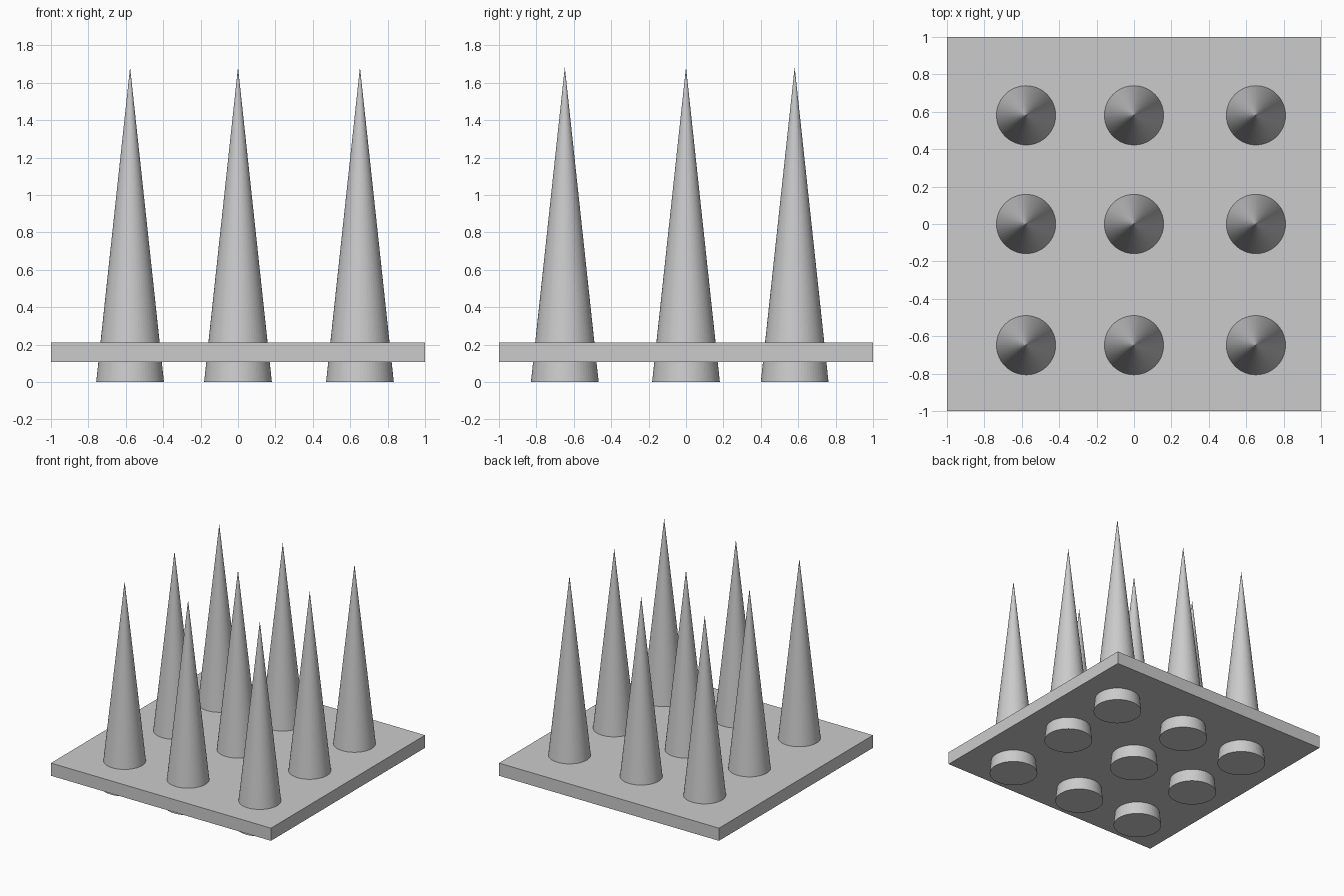
import bpy

if "Cube" in bpy.data.objects:
    bpy.data.objects.remove(bpy.data.objects["Cube"])

SPIKE_H = 1.683
SPIKE_R = 0.181
PLATE_Z0, PLATE_Z1 = 0.107, 0.211

# square base plate
bpy.ops.mesh.primitive_cube_add(size=1, location=(0, 0, (PLATE_Z0 + PLATE_Z1) / 2))
plate = bpy.context.object
plate.name = "base_plate"
plate.scale = (2, 2, PLATE_Z1 - PLATE_Z0)
bpy.ops.object.transform_apply(location=False, rotation=False, scale=True)

# grid of spikes passing through the plate, unevenly spaced
for row, y in enumerate((-0.648, 0, 0.581)):
    for col, x in enumerate((-0.577, 0, 0.652)):
        bpy.ops.mesh.primitive_cone_add(vertices=64, radius1=SPIKE_R, radius2=0,
                                        depth=SPIKE_H, location=(x, y, SPIKE_H / 2))
        bpy.context.object.name = f"spike_{row}_{col}"
